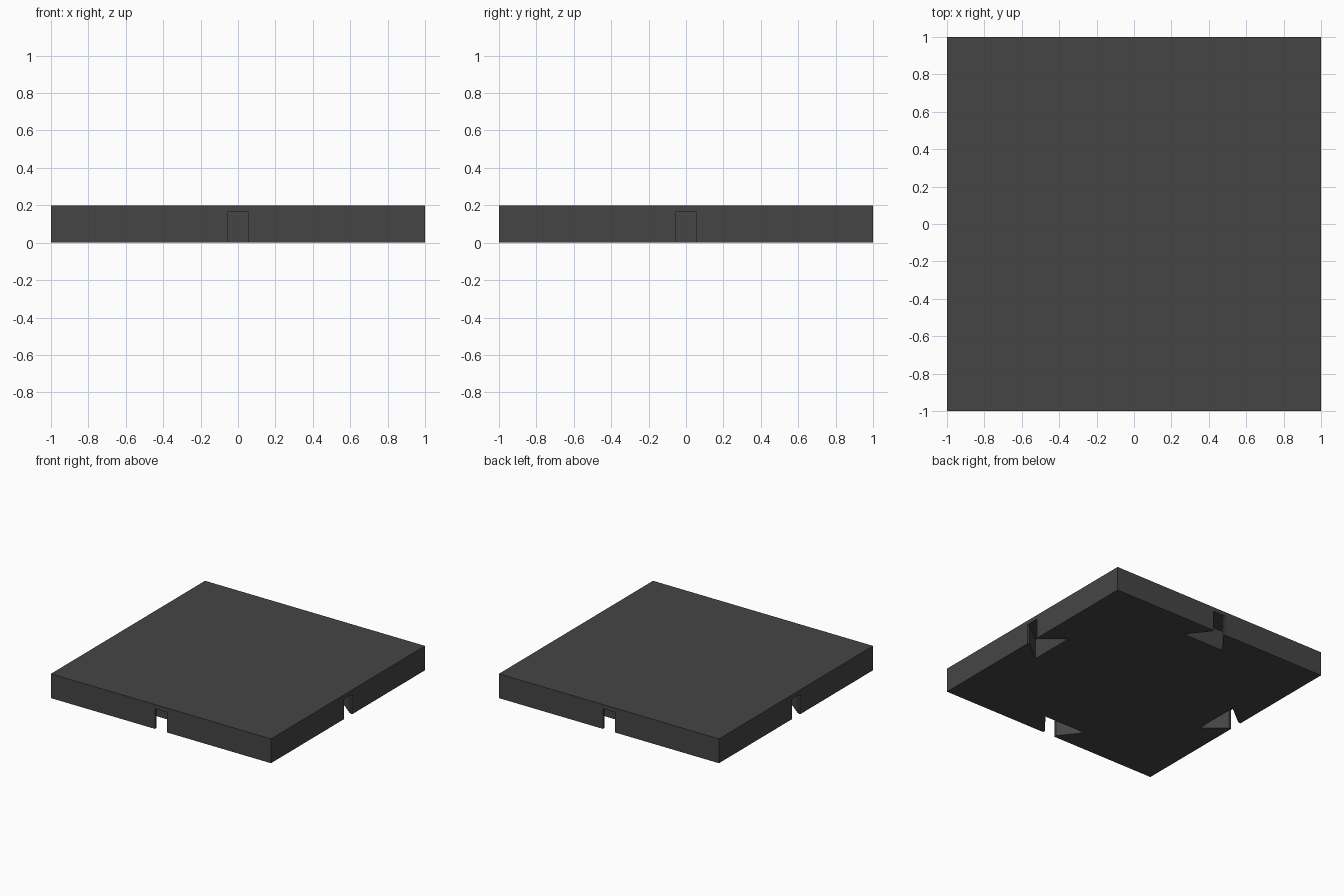
import bpy, bmesh
from math import pi
from mathutils import Matrix

if "Cube" in bpy.data.objects:
    bpy.data.objects.remove(bpy.data.objects["Cube"])

SIZE, THICK, SLOT_TOP = 2.0, 0.2, 0.165

# Square base slab
bpy.ops.mesh.primitive_cube_add(size=1, location=(0, 0, THICK / 2))
slab = bpy.context.object
slab.name = "base_tile"
slab.scale = (SIZE, SIZE, THICK)
bpy.ops.object.transform_apply(location=True, scale=True)

# Clip socket plan: short neck at the edge, flaring inwards (half width, y)
half = [(0.055, -1.05), (0.055, -0.98), (0.19, -0.81)]
plan = half + [(-x, y) for x, y in reversed(half)]

# One socket cutter per side, open at the underside
bm = bmesh.new()
for i in range(4):
    turn = Matrix.Rotation(i * pi / 2, 4, 'Z')
    face = bm.faces.new([bm.verts.new(turn @ Matrix.Translation((x, y, -0.05)).translation)
                         for x, y in plan])
    ext = bmesh.ops.extrude_face_region(bm, geom=[face], use_keep_orig=True)
    top = [v for v in ext["geom"] if isinstance(v, bmesh.types.BMVert)]
    bmesh.ops.translate(bm, vec=(0, 0, SLOT_TOP + 0.05), verts=top)
bmesh.ops.recalc_face_normals(bm, faces=bm.faces)
mesh = bpy.data.meshes.new("socket_cutter")
bm.to_mesh(mesh)
bm.free()
cutter = bpy.data.objects.new("socket_cutter", mesh)
bpy.context.collection.objects.link(cutter)
cutter.hide_render = True

# Cut the sockets out of the slab
mod = slab.modifiers.new("sockets", 'BOOLEAN')
mod.operation = 'DIFFERENCE'
mod.solver = 'EXACT'
mod.object = cutter
bpy.context.view_layer.objects.active = slab
bpy.ops.object.modifier_apply(modifier=mod.name)
bpy.data.objects.remove(cutter)

# Dark grey finish
mat = bpy.data.materials.new("dark_grey")
mat.diffuse_color = (0.06, 0.06, 0.06, 1)
mat.use_nodes = True
mat.node_tree.nodes["Principled BSDF"].inputs["Base Color"].default_value = mat.diffuse_color
slab.data.materials.clear()
slab.data.materials.append(mat)
